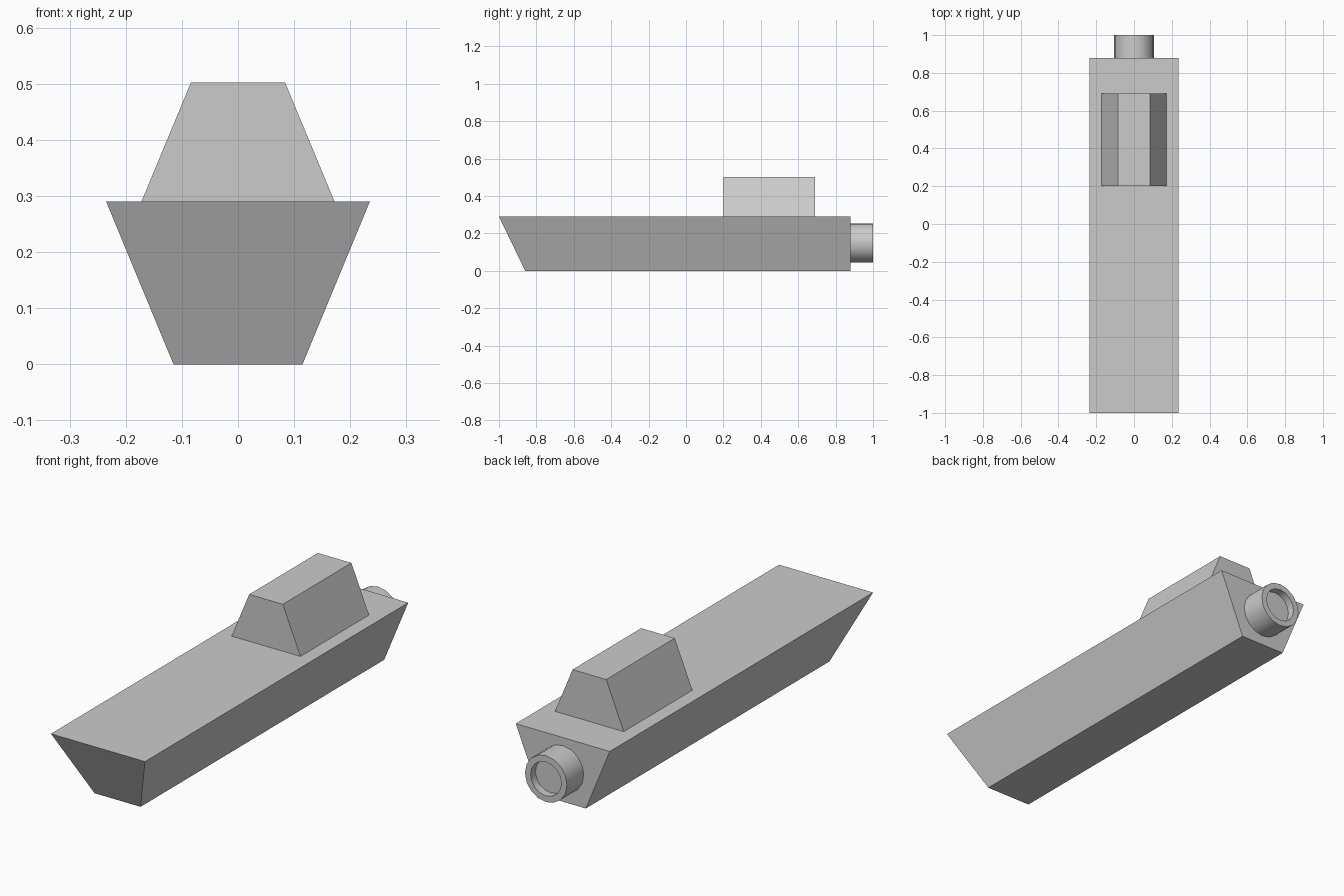
import bpy, bmesh
from math import sin, cos, tau, radians

if "Cube" in bpy.data.objects:
    bpy.data.objects.remove(bpy.data.objects["Cube"])


def make_object(name, bm):
    bmesh.ops.recalc_face_normals(bm, faces=bm.faces)
    mesh = bpy.data.meshes.new(name)
    bm.to_mesh(mesh)
    bm.free()
    obj = bpy.data.objects.new(name, mesh)
    bpy.context.collection.objects.link(obj)
    return obj


def tapered_box(name, bottom, top):
    """Each level is (half width, front y, back y, z)."""
    bm = bmesh.new()
    rings = []
    for w, y0, y1, z in (bottom, top):
        rings.append([bm.verts.new(p) for p in
                      ((-w, y0, z), (w, y0, z), (w, y1, z), (-w, y1, z))])
    bridge(bm, rings)
    bm.faces.new(rings[0])
    bm.faces.new(rings[-1])
    return make_object(name, bm)


def bridge(bm, rings):
    for a, b in zip(rings, rings[1:]):
        n = len(a)
        for i in range(n):
            j = (i + 1) % n
            bm.faces.new((a[i], a[j], b[j], b[i]))


def lathe_y(name, profile, z, sides):
    """Spin a (radius, y) profile around a lengthwise axis at height z."""
    bm = bmesh.new()
    rings = [[bm.verts.new((r * sin(tau * i / sides), y, z + r * cos(tau * i / sides)))
              for i in range(sides)] for r, y in profile]
    bridge(bm, rings)
    bm.faces.new(rings[0])
    bm.faces.new(rings[-1])
    return make_object(name, bm)


# Hull with flared sides and raked bow
tapered_box("hull", (0.115, -0.86, 0.88, 0.0), (0.235, -1.0, 0.88, 0.29))

# Cabin on the rear deck
tapered_box("cabin", (0.172, 0.20, 0.69, 0.29), (0.084, 0.20, 0.69, 0.502))

# Stern nozzle with a recessed end
nozzle = lathe_y("stern_nozzle",
                 [(0.105, 0.88), (0.105, 1.0), (0.077, 1.0), (0.077, 0.965)],
                 0.149, 16)
bpy.context.view_layer.objects.active = nozzle
nozzle.select_set(True)
bpy.ops.object.shade_smooth_by_angle(angle=radians(30))
